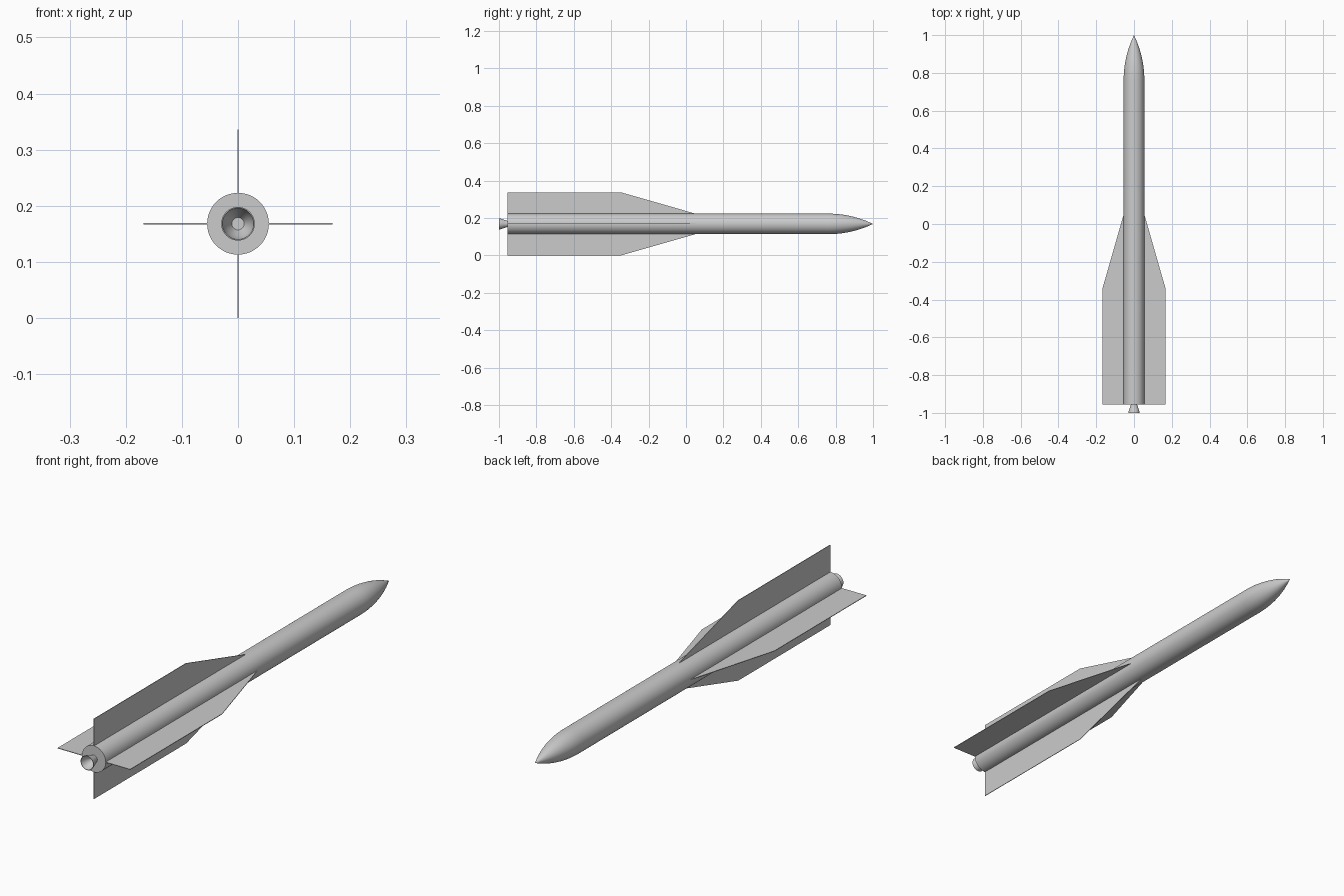
import bpy, bmesh, math
from mathutils import Matrix

if "Cube" in bpy.data.objects:
    bpy.data.objects.remove(bpy.data.objects["Cube"])

AXIS_Z = 0.168
BODY_R = 0.055
TAIL_Y = -0.955
NOSE_Y = 0.76


def finish(name, bm, smooth=False):
    bmesh.ops.recalc_face_normals(bm, faces=bm.faces)
    mesh = bpy.data.meshes.new(name)
    bm.to_mesh(mesh)
    bm.free()
    obj = bpy.data.objects.new(name, mesh)
    bpy.context.collection.objects.link(obj)
    obj.location.z = AXIS_Z
    if smooth:
        bpy.ops.object.select_all(action='DESELECT')
        obj.select_set(True)
        bpy.context.view_layer.objects.active = obj
        bpy.ops.object.shade_smooth_by_angle(angle=math.radians(30))
    return obj


def lathe(name, profile, sides=48):
    """Spin (radius, y) points around the y axis."""
    bm = bmesh.new()
    verts = [bm.verts.new((r, y, 0)) for r, y in profile]
    edges = [bm.edges.new(pair) for pair in zip(verts, verts[1:])]
    bmesh.ops.spin(bm, geom=verts + edges, cent=(0, 0, 0), axis=(0, 1, 0),
                   angle=math.tau, steps=sides)
    bmesh.ops.remove_doubles(bm, verts=bm.verts, dist=1e-5)
    return finish(name, bm, smooth=True)


# Body tube with a tangent ogive nose
length = 1.0 - NOSE_Y
rho = (BODY_R ** 2 + length ** 2) / (2 * BODY_R)
nose = []
for i in range(13):
    d = length * i / 12
    r = math.sqrt(rho ** 2 - d ** 2) + BODY_R - rho
    nose.append((max(r, 0) if i < 12 else 0, NOSE_Y + d))
lathe("body", [(0, TAIL_Y), (BODY_R, TAIL_Y)] + nose)

# Hollow exhaust nozzle with a flat throat
lathe("nozzle", [(0.016, TAIL_Y + 0.004), (0.016, TAIL_Y), (0.023, -0.975),
                 (0.028, -0.99), (0.030, -1.0), (0.028, -1.0), (0.026, -0.99),
                 (0.021, -0.975), (0.011, -0.957), (0, -0.957)])

# Four thin fins around the tail
FIN = [(0.05, 0.067), (0.168, -0.345), (0.168, TAIL_Y), (0.05, TAIL_Y)]
THICK = 0.0025
for i, side in enumerate(("right", "top", "left", "bottom")):
    bm = bmesh.new()
    face = bm.faces.new([bm.verts.new((x, y, -THICK / 2)) for x, y in FIN])
    ext = bmesh.ops.extrude_face_region(bm, geom=[face], use_keep_orig=True)
    top = [v for v in ext["geom"] if isinstance(v, bmesh.types.BMVert)]
    bmesh.ops.translate(bm, verts=top, vec=(0, 0, THICK))
    bmesh.ops.rotate(bm, verts=bm.verts, cent=(0, 0, 0),
                     matrix=Matrix.Rotation(-i * math.pi / 2, 3, 'Y'))
    finish(side + "_fin", bm)
